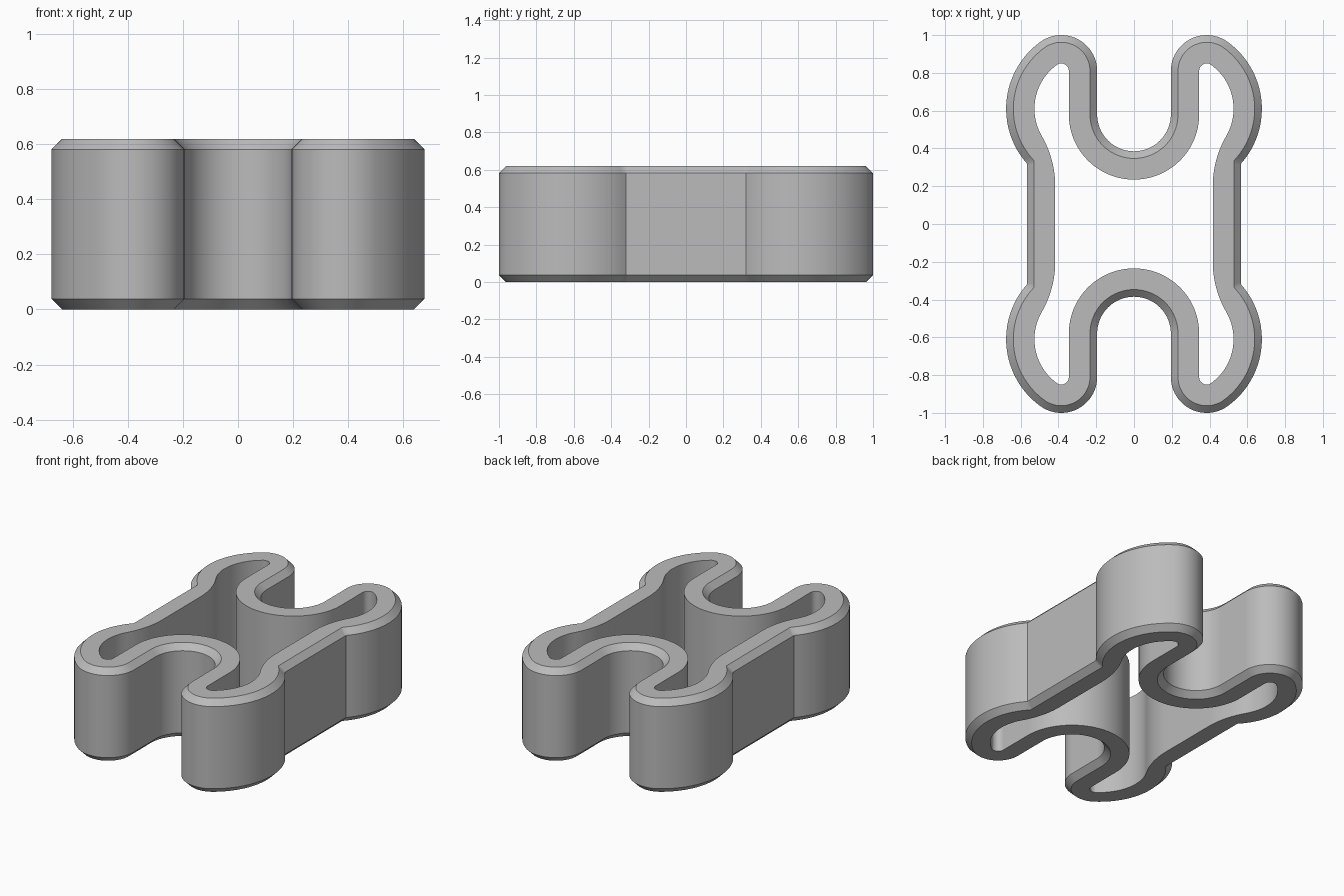
import bpy
import bmesh
from math import acos, atan2, cos, hypot, pi, sin

cube = bpy.data.objects.get("Cube")
if cube:
    bpy.data.objects.remove(cube)

HEIGHT, BEVEL, WALL = 0.62, 0.038, 0.15
SEG, FILLET_SEG = 24, 10
SIDE_X, FLAT_Y = 0.567, 0.2        # flat flank of the body
TIP = (0.385, 0.81)                # centre of each rounded arm end
TIP_R = 0.19
LOBE_R = 0.437                     # wide curve on the outside of each arm
LOBE = (0.24, 0.61)
SLOT_R, SLOT_Y = 0.195, 0.58       # U-shaped notch at front and back
JOIN = atan2(TIP[1] - LOBE[1], TIP[0] - LOBE[0])


def arc(centre, radius, start, end, count):
    angles = [start + (end - start) * i / count for i in range(count + 1)]
    return [(centre[0] + radius * cos(a), centre[1] + radius * sin(a)) for a in angles]


def arm(d, lobe_start):
    """Arm outline, moved inwards by d, from the flank to the notch bottom."""
    return (arc(LOBE, LOBE_R - d, lobe_start, JOIN, SEG)
            + arc(TIP, TIP_R - d, JOIN, pi, SEG)[1:]
            + arc((0, SLOT_Y), SLOT_R + d, 0, -pi / 2, SEG))


def outer_quarter(d):
    x = SIDE_X - d
    pts = arm(d, -acos((x - LOBE[0]) / (LOBE_R - d)))
    corner_y = pts[0][1]
    flank = [(x, FLAT_Y + (corner_y - FLAT_Y) * i / FILLET_SEG) for i in range(FILLET_SEG)]
    return flank + pts


def inner_quarter():
    # Fillet blending the straight inner wall into the arm cavity
    x, r = SIDE_X - WALL, LOBE_R - WALL
    k, rise = x - LOBE[0], LOBE[1] - FLAT_Y
    fillet_r = (r * r - k * k - rise * rise) / (2 * (k - r))
    centre = (x + fillet_r, FLAT_Y)
    turn = atan2(rise, centre[0] - LOBE[0])
    return arc(centre, fillet_r, pi, pi - turn, FILLET_SEG)[:-1] + arm(WALL, -turn)


def full_loop(quarter):
    half = quarter + [(-x, y) for x, y in reversed(quarter[:-1])]
    return half + [(-x, -y) for x, y in half]


# Rings run up the bevelled outside, then down the cavity
inset, outside = full_loop(outer_quarter(BEVEL)), full_loop(outer_quarter(0))
cavity = full_loop(inner_quarter())
levels = [(inset, 0), (outside, BEVEL), (outside, HEIGHT - BEVEL),
          (inset, HEIGHT), (cavity, HEIGHT), (cavity, 0)]

bm = bmesh.new()
rings = [[bm.verts.new((x, y, z)) for x, y in loop] for loop, z in levels]
for low, high in zip(rings, rings[1:] + rings[:1]):
    for i in range(len(low)):
        j = (i + 1) % len(low)
        bm.faces.new((low[i], low[j], high[j], high[i]))
bmesh.ops.recalc_face_normals(bm, faces=bm.faces)

mesh = bpy.data.meshes.new("hollow_four_arm_body")
bm.to_mesh(mesh)
bm.free()
body = bpy.data.objects.new("hollow_four_arm_body", mesh)
bpy.context.collection.objects.link(body)

# Plain grey material
grey = bpy.data.materials.new("light_grey")
grey.use_nodes = True
colour = (0.5, 0.5, 0.5, 1)
grey.diffuse_color = colour
grey.node_tree.nodes["Principled BSDF"].inputs["Base Color"].default_value = colour
mesh.materials.append(grey)

bpy.ops.object.select_all(action="DESELECT")
body.select_set(True)
bpy.context.view_layer.objects.active = body
bpy.ops.object.shade_smooth_by_angle(angle=pi / 6)
